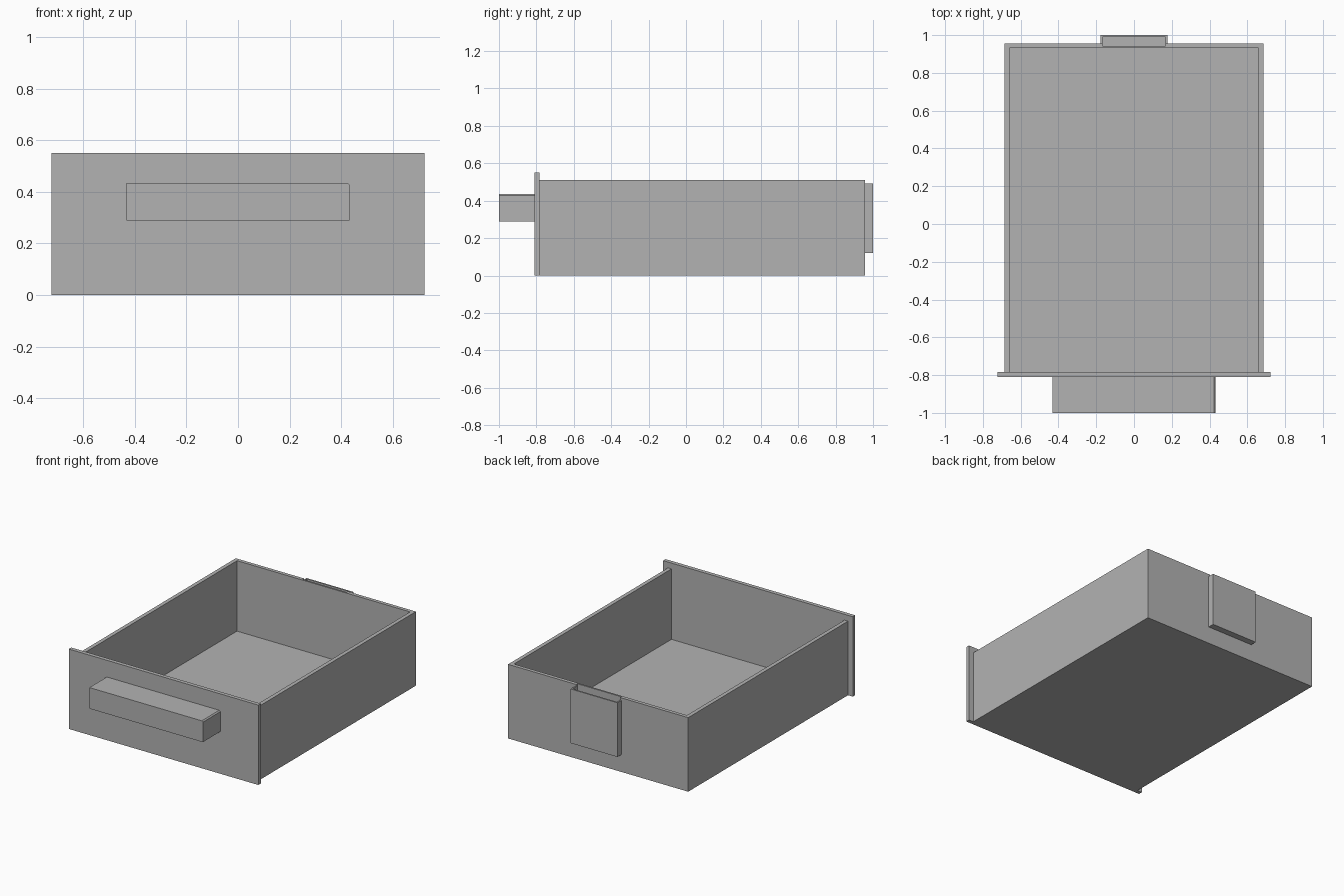
import bpy
import bmesh
from mathutils import Vector

default = bpy.data.objects.get("Cube")
if default:
    bpy.data.objects.remove(default, do_unlink=True)

grey = bpy.data.materials.new("plain grey")
grey.use_nodes = True
colour = (0.45, 0.45, 0.45, 1)
grey.diffuse_color = colour
for node in grey.node_tree.nodes:
    if node.type == 'BSDF_PRINCIPLED':
        node.inputs["Base Color"].default_value = colour


def box(name, low, high):
    """Box between two opposite corners."""
    low, high = Vector(low), Vector(high)
    bm = bmesh.new()
    bmesh.ops.create_cube(bm, size=1)
    for v in bm.verts:
        v.co = (low + high) / 2 + v.co * (high - low)
    mesh = bpy.data.meshes.new(name)
    bm.to_mesh(mesh)
    bm.free()
    mesh.materials.append(grey)
    obj = bpy.data.objects.new(name, mesh)
    bpy.context.collection.objects.link(obj)
    return obj


def cut(target, cutter):
    """Subtract the cutter and bake the result into the target."""
    mod = target.modifiers.new("cut", 'BOOLEAN')
    mod.operation = 'DIFFERENCE'
    mod.solver = 'EXACT'
    mod.object = cutter
    bpy.context.view_layer.objects.active = target
    bpy.ops.object.modifier_apply(modifier=mod.name)


# Open tray, closed at the front by the panel
tray = box("tray", (-0.686, -0.783, 0), (0.686, 0.956, 0.51))
cavity = box("cavity_cutter", (-0.659, -0.9, 0.025), (0.659, 0.931, 0.7))
cut(tray, cavity)

# Front panel
box("front_panel", (-0.722, -0.81, 0), (0.722, -0.783, 0.55))

# Block handle with one eased top edge
handle = box("handle", (-0.432, -1, 0.29), (0.432, -0.81, 0.435))
bm = bmesh.new()
bm.from_mesh(handle.data)
edge = [e for e in bm.edges if all(v.co.x > 0 and v.co.z > 0.4 for v in e.verts)]
bmesh.ops.bevel(bm, geom=edge, offset=0.008, segments=1, affect='EDGES')
bm.to_mesh(handle.data)
bm.free()

# Rear holder with an open-topped pocket let into the back wall
holder = box("rear_holder", (-0.178, 0.956, 0.12), (0.178, 1, 0.493))
pocket = box("pocket_cutter", (-0.168, 0.943, 0.13), (0.168, 0.99, 0.7))
for part in (tray, holder):
    cut(part, pocket)

for cutter in (cavity, pocket):
    bpy.data.objects.remove(cutter, do_unlink=True)
